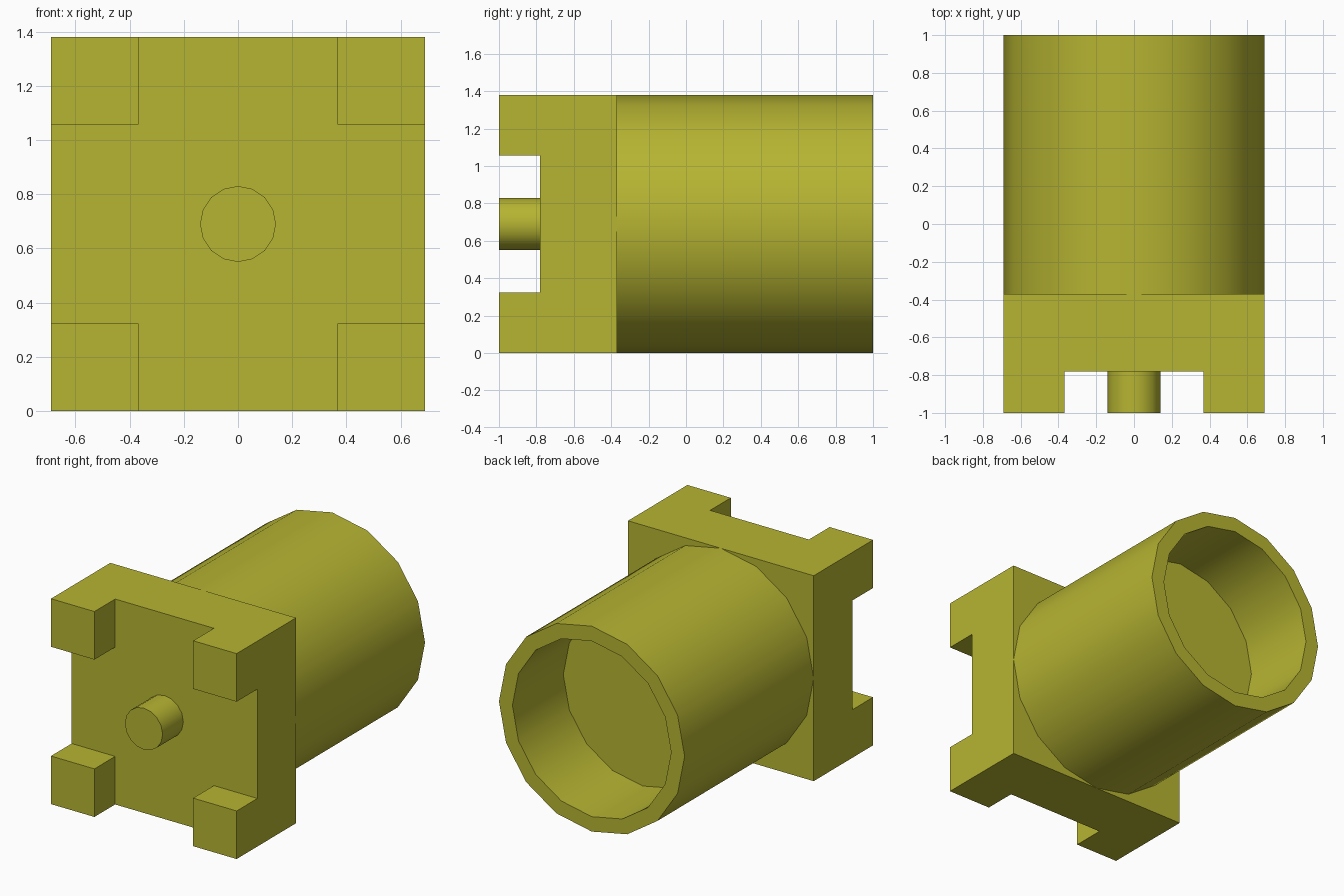
import bpy, bmesh, math
from mathutils import Matrix, Vector

if "Cube" in bpy.data.objects:
    bpy.data.objects.remove(bpy.data.objects["Cube"])

R = 0.69          # half width of the plate and barrel radius
FRONT, PLATE_FRONT, PLATE_BACK, BACK = -1.0, -0.78, -0.37, 1.0
FOOT_EDGE = 0.367
SIDES = 16

olive = bpy.data.materials.new("olive_yellow")
olive.use_nodes = True
colour = (0.47, 0.46, 0.032, 1)
olive.diffuse_color = colour
olive.node_tree.nodes["Principled BSDF"].inputs["Base Color"].default_value = colour


def finish(bm, name, smooth):
    bmesh.ops.recalc_face_normals(bm, faces=bm.faces)
    mesh = bpy.data.meshes.new(name)
    bm.to_mesh(mesh)
    bm.free()
    mesh.materials.append(olive)
    obj = bpy.data.objects.new(name, mesh)
    obj.location.z = R
    bpy.context.collection.objects.link(obj)
    if smooth:
        bpy.ops.object.select_all(action="DESELECT")
        obj.select_set(True)
        bpy.context.view_layer.objects.active = obj
        bpy.ops.object.shade_smooth_by_angle(angle=math.radians(30))
    return obj


def cylinder(radius, y0, y1):
    """Cylinder along y, open at its end facing the plate."""
    bm = bmesh.new()
    place = Matrix.Translation((0, (y0 + y1) / 2, 0)) @ Matrix.Rotation(-math.pi / 2, 4, "X")
    bmesh.ops.create_cone(bm, cap_ends=True, segments=SIDES, radius1=radius,
                          radius2=radius, depth=y1 - y0, matrix=place)
    return bm


def cap(bm, side):
    return next(f for f in bm.faces if f.normal.y * side > 0.9)


# Square plate with a foot pulled out of each front corner
bm = bmesh.new()
size = Matrix.Diagonal((2 * R, PLATE_BACK - PLATE_FRONT, 2 * R, 1))
middle = Matrix.Translation((0, (PLATE_FRONT + PLATE_BACK) / 2, 0))
bmesh.ops.create_cube(bm, size=1, matrix=middle @ size)
for axis in (Vector((1, 0, 0)), Vector((0, 0, 1))):
    for s in (-1, 1):
        bmesh.ops.bisect_plane(bm, geom=bm.verts[:] + bm.edges[:] + bm.faces[:],
                               plane_co=axis * s * FOOT_EDGE, plane_no=axis)
bm.normal_update()
corners = []
for f in bm.faces:
    c = f.calc_center_median()
    if f.normal.y < -0.9 and min(abs(c.x), abs(c.z)) > FOOT_EDGE:
        corners.append(f)
feet = bmesh.ops.extrude_discrete_faces(bm, faces=corners)["faces"]
for f in feet:
    bmesh.ops.translate(bm, verts=f.verts[:], vec=(0, FRONT - PLATE_FRONT, 0))
bmesh.ops.dissolve_limit(bm, angle_limit=0.01, verts=bm.verts, edges=bm.edges)
finish(bm, "footed_plate", False)

# Barrel with a round recess in its back end
bm = cylinder(R, PLATE_BACK, BACK)
bm.normal_update()
bmesh.ops.delete(bm, geom=[cap(bm, -1)], context="FACES_ONLY")
floor = cap(bm, 1)
bmesh.ops.inset_region(bm, faces=[floor], thickness=0.1)
floor = bmesh.ops.extrude_discrete_faces(bm, faces=[floor])["faces"][0]
bmesh.ops.translate(bm, verts=floor.verts[:], vec=(0, -0.54, 0))
finish(bm, "barrel", True)

# Centre pin on the front of the plate
bm = cylinder(0.14, FRONT, PLATE_FRONT)
bm.normal_update()
bmesh.ops.delete(bm, geom=[cap(bm, 1)], context="FACES_ONLY")
finish(bm, "centre_pin", True)
